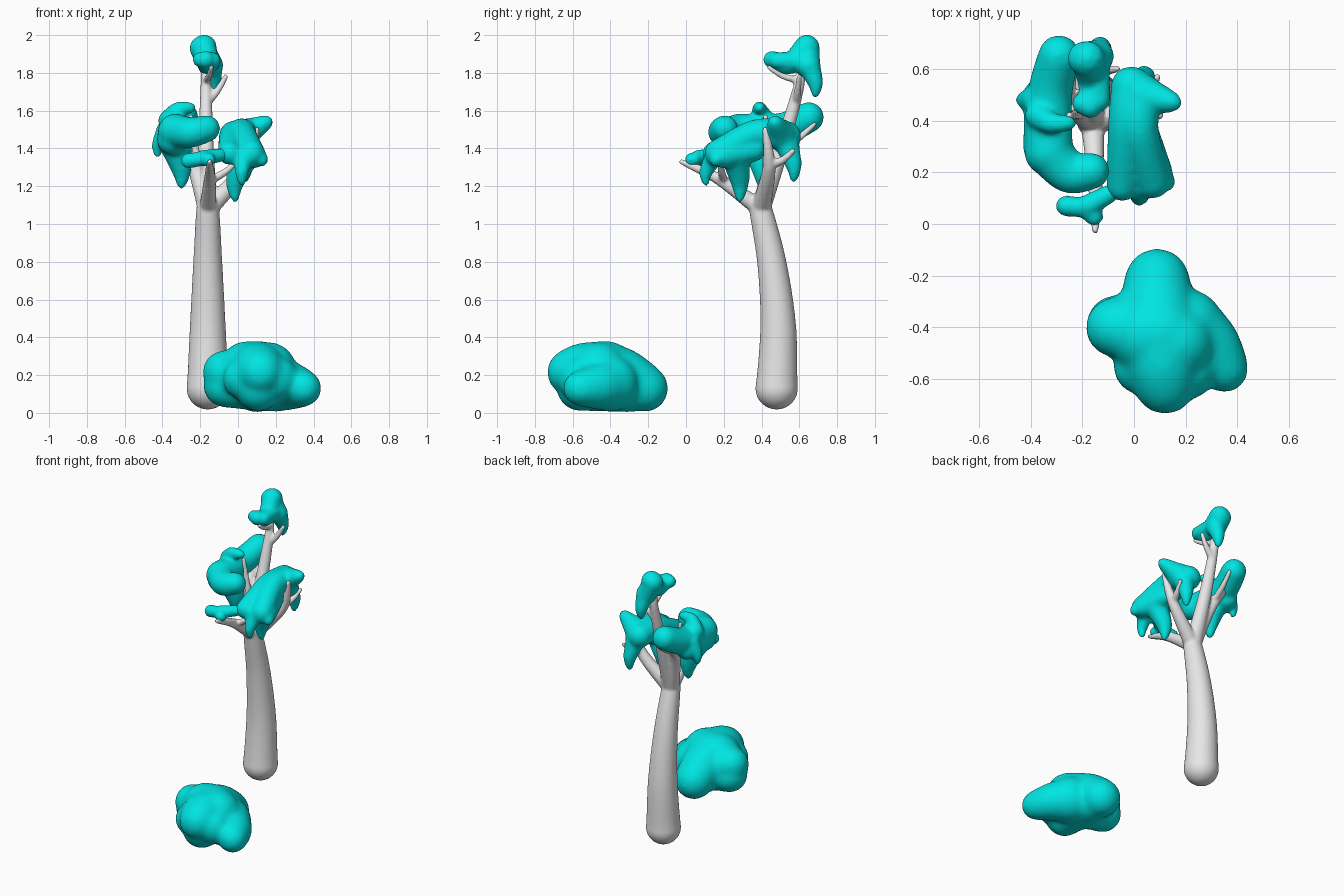
import bpy, bmesh
from mathutils import Vector

if "Cube" in bpy.data.objects:
    bpy.data.objects.remove(bpy.data.objects["Cube"])

def material(name, rgb):
    m = bpy.data.materials.new(name)
    m.diffuse_color = (*rgb, 1)
    m.use_nodes = True
    m.node_tree.nodes["Principled BSDF"].inputs["Base Color"].default_value = m.diffuse_color
    return m

BARK = material("pale grey bark", (0.8, 0.8, 0.8))
LEAF = material("teal leaves", (0.0, 0.78, 0.76))

def ball(level):
    bm = bmesh.new()
    bmesh.ops.create_icosphere(bm, subdivisions=level, radius=1)
    data = [v.co.copy() for v in bm.verts], [[v.index for v in f.verts] for f in bm.faces]
    bm.free()
    return data

# unit balls reused along every path
FINE, COARSE = ball(4), ball(2)

def spline(a, b, c, d, t):
    return 0.5 * (2*b + (c-a)*t + (2*a-5*b+4*c-d)*t*t + (3*b-a-3*c+d)*t**3)

class Skin:
    """Collects tapered limbs and fuses them into one smooth skin."""
    def __init__(self):
        self.verts, self.faces = [], []

    def limb(self, r0, r1, *points):
        """Smooth path whose radius runs evenly from r0 to r1."""
        p = [Vector(q) for q in points]
        p = [p[0]] + p + [p[-1]]
        spans = len(p) - 3
        verts, faces = FINE if min(r0, r1) > 0.057 else COARSE
        for i in range(spans):
            n = int((p[i+2] - p[i+1]).length / (0.25 * max(0.014, min(r0, r1)))) + 2
            for k in range(n + 1):
                c = spline(*p[i:i+4], k / n)
                r = r0 + (r1 - r0) * (i + k / n) / spans
                o = len(self.verts)
                self.verts += [c + v * r for v in verts]
                self.faces += [[j + o for j in f] for f in faces]

    def drip(self, r, top, tip):
        """Hanging leaf tip that curves downward."""
        x, y, z = tip
        self.limb(r, 0.018, top, (x, y, (2 * top[2] + 3 * z) / 5), tip)

    def twig(self, r, start, end):
        """Thin twig that leaves sideways and bends up."""
        x, y, z = Vector(start).lerp(Vector(end), 0.55)
        self.limb(r, 0.014, start, (x, y, z - 0.015), end)

    def finish(self, name, mat, voxel, smooth):
        me = bpy.data.meshes.new(name)
        me.from_pydata(self.verts, [], self.faces)
        me.materials.append(mat)
        ob = bpy.data.objects.new(name, me)
        bpy.context.collection.objects.link(ob)
        bpy.context.view_layer.objects.active = ob
        ob.select_set(True)
        rm = ob.modifiers.new("fuse", 'REMESH')
        rm.mode, rm.voxel_size, rm.use_smooth_shade = 'VOXEL', voxel, True
        sm = ob.modifiers.new("soften", 'SMOOTH')
        sm.factor, sm.iterations = 0.5, smooth
        for m in ("fuse", "soften"):
            bpy.ops.object.modifier_apply(modifier=m)
        bpy.ops.object.shade_smooth()
        ob.select_set(False)

# trunk
tree = Skin()
crotch = (-.16, .395, 1.08)
tree.limb(.112, .06, (-.16, .48, .13), (-.16, .488, .46), (-.16, .455, .79), crotch)
# front, right, left and top branches
tree.limb(.05, .014, crotch, (-.15, .17, 1.24), (-.15, -.025, 1.33))
tree.limb(.055, .016, crotch, (.04, .44, 1.3), (.1, .42, 1.5))
tree.limb(.056, .015, crotch, (-.25, .48, 1.37), (-.31, .64, 1.53))
tree.limb(.056, .016, crotch, (-.17, .51, 1.42), (-.17, .6, 1.74), (-.18, .6, 1.82))
# twigs
tree.twig(.026, (-.15, .2, 1.23), (0, .18, 1.34))
tree.twig(.028, (.04, .44, 1.31), (.09, .57, 1.39))
tree.twig(.024, (-.25, .5, 1.4), (-.23, .68, 1.53))
tree.twig(.028, (-.2, .43, 1.25), (-.25, .42, 1.57))
tree.twig(.026, (-.17, .58, 1.64), (-.065, .6, 1.78))
tree.twig(.021, (-.17, .6, 1.76), (-.14, .44, 1.83))
tree.finish("trunk_and_branches", BARK, 0.009, 4)

# right leaf cluster: a domed sheet with hanging tips
right = Skin()
right.limb(.062, .08, (-.045, .15, 1.375), (-.03, .38, 1.465), (-.01, .53, 1.465))
right.limb(.072, .08, (.07, .17, 1.375), (.02, .36, 1.475), (.03, .5, 1.475))
right.limb(.085, .036, (.03, .5, 1.475), (.152, .47, 1.54))
right.limb(.065, .06, (.085, .2, 1.36), (.035, .36, 1.39))
right.drip(.085, (.04, .26, 1.37), (-.015, .285, 1.13))
right.drip(.055, (.03, .15, 1.36), (.02, .105, 1.215))
right.drip(.055, (.09, .2, 1.37), (.125, .16, 1.32))
right.drip(.07, (.02, .53, 1.43), (.04, .57, 1.235))
right.finish("right_leaves", LEAF, 0.012, 8)

# small low cluster at the front
front = Skin()
front.limb(.042, .038, (-.262, .07, 1.335), (-.19, .06, 1.345), (-.155, .03, 1.34))
front.limb(.045, .036, (-.18, .07, 1.35), (-.09, .12, 1.365))
front.finish("front_leaves", LEAF, 0.01, 6)

# left leaf cluster: a C-shaped ridge with a hanging skirt
left = Skin()
left.limb(.07, .092, (-.165, .205, 1.505), (-.25, .2, 1.485), (-.33, .28, 1.49))
left.limb(.094, .08, (-.33, .28, 1.49), (-.325, .5, 1.5), (-.29, .65, 1.565))
left.limb(.085, .07, (-.345, .3, 1.45), (-.355, .5, 1.45))
left.drip(.095, (-.335, .38, 1.44), (-.3, .4, 1.2))
left.drip(.05, (-.385, .48, 1.5), (-.425, .48, 1.365))
left.limb(.055, .03, (-.37, .42, 1.55), (-.32, .39, 1.605), (-.25, .39, 1.615))
left.finish("left_leaves", LEAF, 0.012, 8)

# top leaf cluster
top = Skin()
top.limb(.048, .07, (-.17, .455, 1.87), (-.16, .55, 1.85), (-.18, .64, 1.935))
top.limb(.042, .042, (-.2, .465, 1.87), (-.135, .475, 1.865))
top.limb(.045, .055, (-.135, .48, 1.865), (-.145, .6, 1.86))
top.limb(.066, .066, (-.19, .64, 1.93), (-.145, .645, 1.84))
top.drip(.064, (-.14, .65, 1.84), (-.13, .685, 1.685))
top.finish("top_leaves", LEAF, 0.01, 6)

# low bush in front of the tree
bush = Skin()
bush.limb(.125, .17, (.09, -.22, .13), (.09, -.33, .19), (.1, -.43, .21))
bush.limb(.172, .12, (.1, -.43, .21), (.11, -.54, .225), (.12, -.615, .215))
bush.limb(.15, .15, (.05, -.43, .23), (.16, -.46, .225))
bush.limb(.16, .115, (.1, -.4, .17), (-.072, -.4, .215))
bush.limb(.14, .115, (.1, -.4, .15), (-.068, -.39, .145))
bush.limb(.15, .092, (.2, -.4, .155), (.29, -.47, .14), (.35, -.56, .13))
bush.limb(.125, .125, (.1, -.3, .128), (.11, -.56, .135))
bush.limb(.11, .12, (.03, -.55, .18), (.2, -.56, .18))
bush.finish("bush", LEAF, 0.016, 10)
